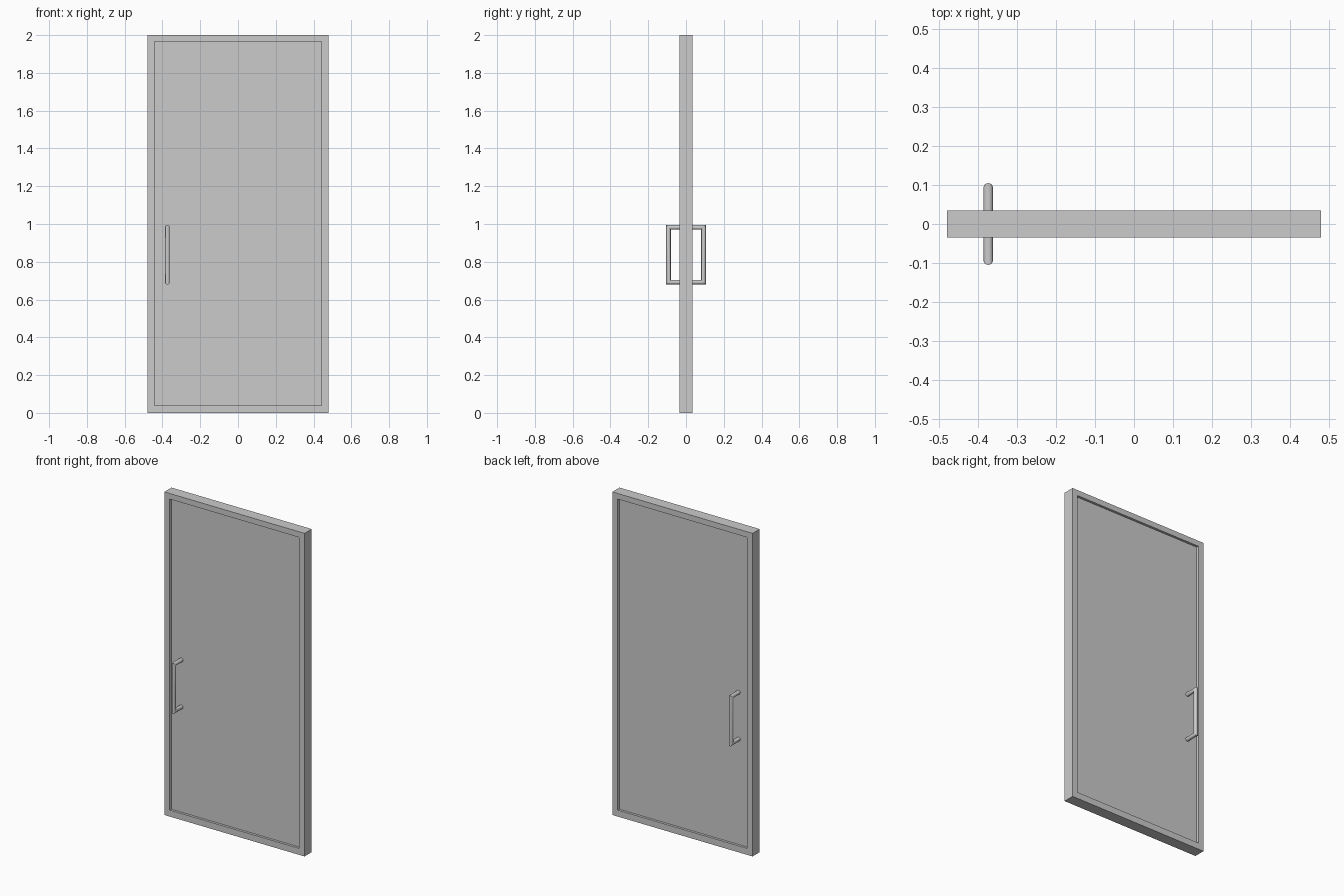
import bpy, bmesh, math
from mathutils import Vector

if "Cube" in bpy.data.objects:
    bpy.data.objects.remove(bpy.data.objects["Cube"])


def finish(name, bm):
    bmesh.ops.recalc_face_normals(bm, faces=bm.faces)
    me = bpy.data.meshes.new(name)
    bm.to_mesh(me)
    bm.free()
    ob = bpy.data.objects.new(name, me)
    bpy.context.collection.objects.link(ob)
    return ob


def rect(bm, x, z0, z1, y):
    return [bm.verts.new((px, y, pz)) for px, pz in
            ((-x, z0), (x, z0), (x, z1), (-x, z1))]


# Frame: rectangular ring, closed loop of four-sided section
bm = bmesh.new()
W, D = 0.48, 0.035
IX, IZ0, IZ1 = 0.443, 0.04, 1.965
loops = [rect(bm, W, 0, 2, -D), rect(bm, W, 0, 2, D),
         rect(bm, IX, IZ0, IZ1, D), rect(bm, IX, IZ0, IZ1, -D)]
for i in range(4):
    a, b = loops[i], loops[(i + 1) % 4]
    for j in range(4):
        k = (j + 1) % 4
        bm.faces.new((a[j], a[k], b[k], b[j]))
finish("door_frame", bm)

# Recessed panel filling the frame
P = 0.02
bm = bmesh.new()
bmesh.ops.create_cube(bm, size=1)
for v in bm.verts:
    v.co = (v.co.x * 2 * IX, v.co.y * 2 * P,
            (IZ0 + IZ1) / 2 + v.co.z * (IZ1 - IZ0))
finish("door_panel", bm)


# Pull handle: round bar with mitred corners, one on each side
def handle(name, side, x=-0.374, r=0.0122, n=16):
    y0, y1, z0, z1 = P - 0.005, 0.105 - r, 0.68 + r, 0.995 - r
    path = [(y0, z0, 0), (y1, z0, -1), (y1, z1, 1), (y0, z1, 0)]
    bm = bmesh.new()
    rings = []
    for i, (y, z, corner) in enumerate(path):
        ring = []
        for k in range(n):
            a = 2 * math.pi * k / n
            u, w = r * math.cos(a), r * math.sin(a)
            # w points outward from the handle's loop
            out = 1 if i > 1 else -1
            dy = w if corner else 0
            ring.append(bm.verts.new((x + u, side * (y + dy), z + out * w)))
        rings.append(ring)
    for a, b in zip(rings, rings[1:]):
        for k in range(n):
            m = (k + 1) % n
            bm.faces.new((a[k], a[m], b[m], b[k]))
    bm.faces.new(rings[0])
    bm.faces.new(rings[-1])
    ob = finish(name, bm)
    bpy.ops.object.select_all(action='DESELECT')
    ob.select_set(True)
    bpy.context.view_layer.objects.active = ob
    bpy.ops.object.shade_smooth_by_angle(angle=math.radians(35))


handle("front_handle", -1)
handle("back_handle", 1)
